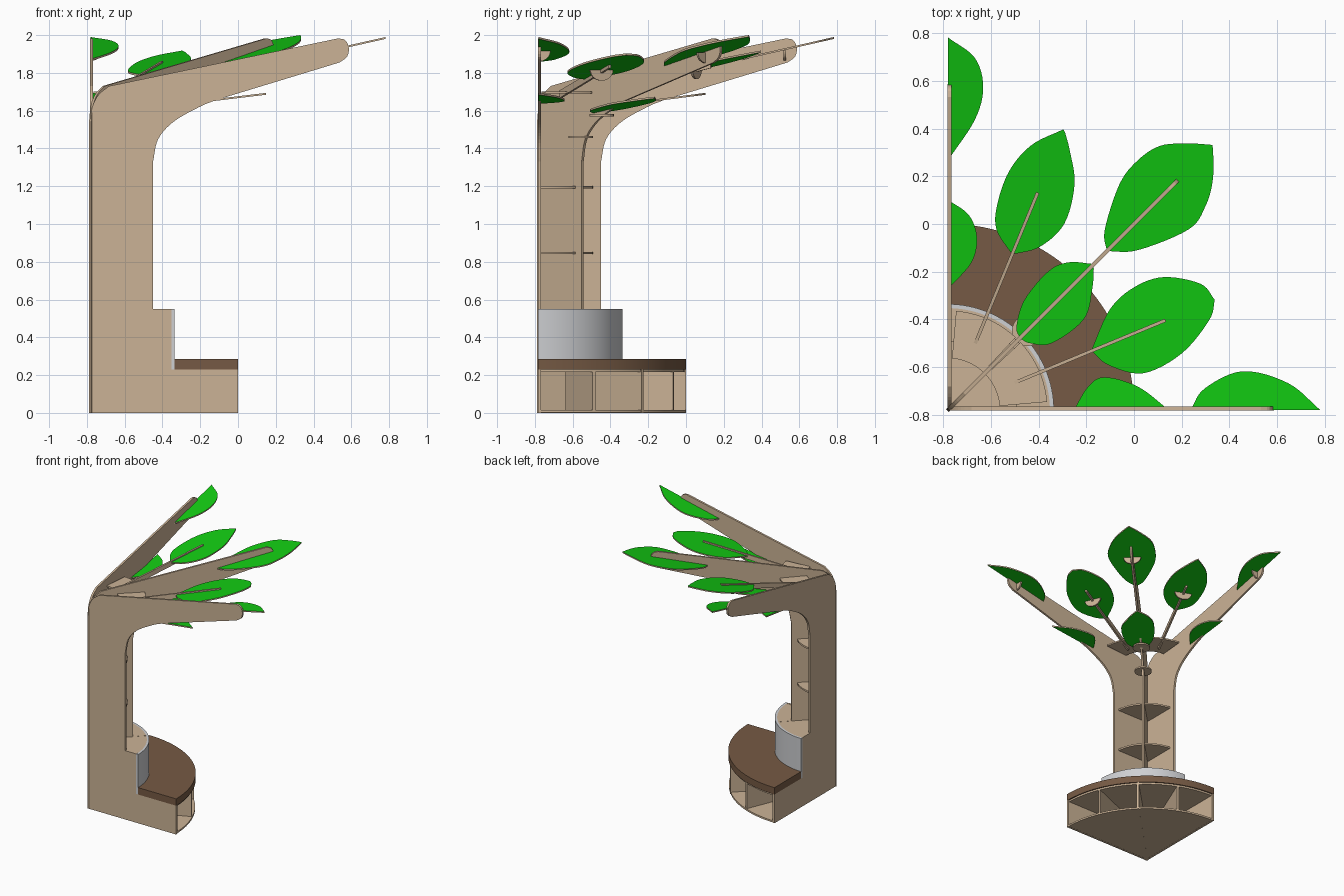
import bpy, bmesh, math
from mathutils import Vector, Matrix

if "Cube" in bpy.data.objects:
    bpy.data.objects.remove(bpy.data.objects["Cube"])

C = Vector((-0.783, -0.783, 0))   # corner that everything radiates from


def material(name, rgb):
    m = bpy.data.materials.new(name)
    m.diffuse_color = (*rgb, 1)
    m.use_nodes = True
    m.node_tree.nodes["Principled BSDF"].inputs["Base Color"].default_value = m.diffuse_color
    return m


WOOD = material("plywood", (0.60, 0.45, 0.305))
BROWN = material("seat brown", (0.18, 0.102, 0.058))
GREEN = material("leaf green", (0.006, 0.58, 0.006))
GREY = material("light grey", (0.62, 0.63, 0.65))


def prism(name, pts, vec, angle, mat, side=None, smooth=False):
    """Extrude a polygon given in (radius, tangent, z), turned about the corner."""
    bm = bmesh.new()
    face = bm.faces.new([bm.verts.new(p) for p in pts])
    res = bmesh.ops.extrude_face_region(bm, geom=[face])
    bmesh.ops.translate(bm, vec=vec, verts=[v for v in res["geom"] if isinstance(v, bmesh.types.BMVert)])
    bmesh.ops.recalc_face_normals(bm, faces=bm.faces)
    bm.transform(Matrix.Translation(C) @ Matrix.Rotation(math.radians(angle), 4, 'Z'))
    me = bpy.data.meshes.new(name)
    me.materials.append(mat)
    if side:
        me.materials.append(side)
        for f in bm.faces:
            f.material_index = 0 if abs(f.normal.z) > 0.5 else 1
    bm.to_mesh(me)
    bm.free()
    ob = bpy.data.objects.new(name, me)
    bpy.context.collection.objects.link(ob)
    if smooth:
        bpy.context.view_layer.objects.active = ob
        ob.select_set(True)
        bpy.ops.object.shade_smooth_by_angle(angle=math.radians(30))
        ob.select_set(False)
    return ob


def spline(p, n=6):
    """Smooth curve through 2D points."""
    q = [Vector(a) for a in p]
    q = [2 * q[0] - q[1]] + q + [2 * q[-1] - q[-2]]
    out = []
    for i in range(1, len(q) - 2):
        a, b, c, d = q[i - 1:i + 3]
        for k in range(n):
            t = k / n
            out.append(0.5 * (2 * b + (c - a) * t + (2 * a - 5 * b + 4 * c - d) * t * t
                              + (3 * b - a - 3 * c + d) * t ** 3))
    return out + [q[-2]]


def sector(name, r0, r1, z0, z1, mat, a0=0, a1=90, n=32):
    """Quarter disc or ring."""
    ang = [math.radians(a0 + (a1 - a0) * i / n) for i in range(n + 1)]
    pts = [(r1 * math.cos(a), r1 * math.sin(a), z0) for a in ang]
    if r0 > 0:
        pts += [(r0 * math.cos(a), r0 * math.sin(a), z0) for a in reversed(ang)]
    else:
        pts.append((0, 0, z0))
    return prism(name, pts, (0, 0, z1 - z0), 0, mat, smooth=True)


# Three upright tree panels sharing one profile
T = 0.016
profile = [(0, 0), (0.783, 0), (0.783, 0.23), (0.43, 0.23), (0.43, 0.55), (0.333, 0.55)]
profile += spline([(0.333, 1.33), (0.36, 1.448), (0.44, 1.54), (0.575, 1.618), (0.663, 1.655)])
profile += spline([(1.32, 1.855), (1.36, 1.885), (1.37, 1.93), (1.352, 1.972), (1.315, 1.983)], 3)
profile += spline([(0.10, 1.73), (0.045, 1.685), (0.012, 1.62), (0, 1.54)], 4)
for name, ang, t in (("front_panel", 0, 0), ("diagonal_panel", 45, -T / 2), ("side_panel", 90, -T)):
    prism(name, [(r, t, z) for r, z in profile], (0, T, 0), ang, WOOD)

# Bench base, seat and backrest
sector("base_floor", 0, 0.78, 0.001, 0.015, WOOD)
sector("base_top", 0, 0.775, 0.216, 0.23, WOOD)
for ang in (22.5, 67.5):
    prism("base_divider", [(0.40, -T / 2, 0.01), (0.775, -T / 2, 0.01), (0.775, -T / 2, 0.22), (0.40, -T / 2, 0.22)],
          (0, T, 0), ang, WOOD)
sector("seat", 0.447, 0.784, 0.23, 0.285, BROWN)
sector("backrest", 0.43, 0.447, 0.23, 0.549, GREY)
sector("backrest_top", 0, 0.43, 0.535, 0.549, WOOD)

# Trunk shelves and crown plates
for z in (0.84, 1.188):
    sector("trunk_shelf", 0, 0.29, z, z + 0.013, WOOD)
for a in (5, 47):
    sector("crown_plate", 0.22, 0.42, 1.69, 1.702, WOOD, a, a + 38, 10)
for r, z in ((0.32, 1.455), (0.475, 1.57)):
    prism("small_disc", [(r + 0.065 * math.cos(k * math.tau / 24), 0.065 * math.sin(k * math.tau / 24), z)
                         for k in range(24)], (0, 0, 0.012), 45, WOOD)

# Two thin branches between the panels
for ang in (22.5, 67.5):
    prism("branch", [(0.305, -0.007, 1.665), (0.99, -0.007, 1.825), (0.99, -0.007, 1.862), (0.305, -0.007, 1.705)],
          (0, 0.014, 0), ang, WOOD)


# Leaves: tilted flat plates, green faces with plywood edges
def leaf(name, ang, base, tip, z0, z1, left=None, right=None):
    def edge(side, s):
        if not side:
            return [Vector((base, 0)), Vector((tip, 0))]
        return [Vector((p[0], s * p[1])) for p in spline([(base, 0.002)] + side + [(tip, 0.002)])]
    if left and right:
        out = edge(left, 1) + edge(right, -1)[::-1][1:-1]
    else:
        out = edge(left, 1) if left else edge(right, -1)
    pts = [(p.x, p.y, z0 + (z1 - z0) * (p.x - base) / (tip - base)) for p in out]
    prism(name, pts, (0, 0, 0.01), ang, GREEN, WOOD)


leaf("front_outer_leaf", 0, 1.02, 1.565, 1.858, 1.98, left=[(1.08, 0.093), (1.24, 0.165), (1.43, 0.115)])
leaf("side_outer_leaf", 90, 1.05, 1.566, 1.862, 1.98,
     right=[(1.22, 0.115), (1.356, 0.15), (1.48, 0.115)])
leaf("front_lower_leaf", 0, 0.53, 0.93, 1.636, 1.684, left=[(0.59, 0.10), (0.66, 0.14), (0.80, 0.10)])
leaf("side_lower_leaf", 90, 0.51, 0.885, 1.636, 1.684, right=[(0.62, 0.10), (0.725, 0.124), (0.82, 0.09)])
leaf("diagonal_lower_leaf", 45, 0.43, 0.868, 1.588, 1.664,
     [(0.455, 0.045), (0.557, 0.10), (0.713, 0.114), (0.80, 0.08)],
     [(0.445, 0.045), (0.51, 0.11), (0.676, 0.134), (0.789, 0.07)])
leaf("diagonal_outer_leaf", 45, 0.947, 1.575, 1.835, 1.99,
     [(1.004, 0.07), (1.179, 0.16), (1.30, 0.178), (1.416, 0.155), (1.51, 0.075)],
     [(1.043, 0.09), (1.253, 0.178), (1.37, 0.16), (1.472, 0.103)])
leaf("front_branch_leaf", 22.5, 0.654, 1.214, 1.765, 1.893,
     [(0.79, 0.13), (0.92, 0.178), (1.053, 0.17), (1.185, 0.085)],
     [(0.70, 0.085), (0.82, 0.17), (1.0, 0.155), (1.16, 0.07)])
leaf("side_branch_leaf", 67.5, 0.71, 1.277, 1.78, 1.908,
     [(0.78, 0.10), (0.88, 0.138), (1.03, 0.145), (1.165, 0.10)],
     [(0.783, 0.095), (0.912, 0.153), (1.08, 0.13), (1.20, 0.06)])

# Half-moon brackets under the leaves
for ang, r, z, lo, hi in ((0, 1.28, 1.915, 0, 90), (90, 1.30, 1.918, 90, 180), (45, 1.25, 1.907, 0, 180),
                          (22.5, 0.87, 1.814, 0, 180), (67.5, 0.90, 1.822, 0, 180)):
    arc = [math.radians(lo + (hi - lo) * k / 12) for k in range(13)]
    pts = [(r, 0.065 * math.cos(a), z - 0.055 * math.sin(a)) for a in arc]
    if hi - lo == 90:
        pts.append((r, 0, z))
    prism("leaf_bracket", pts, (0.012, 0, 0), ang, WOOD)
